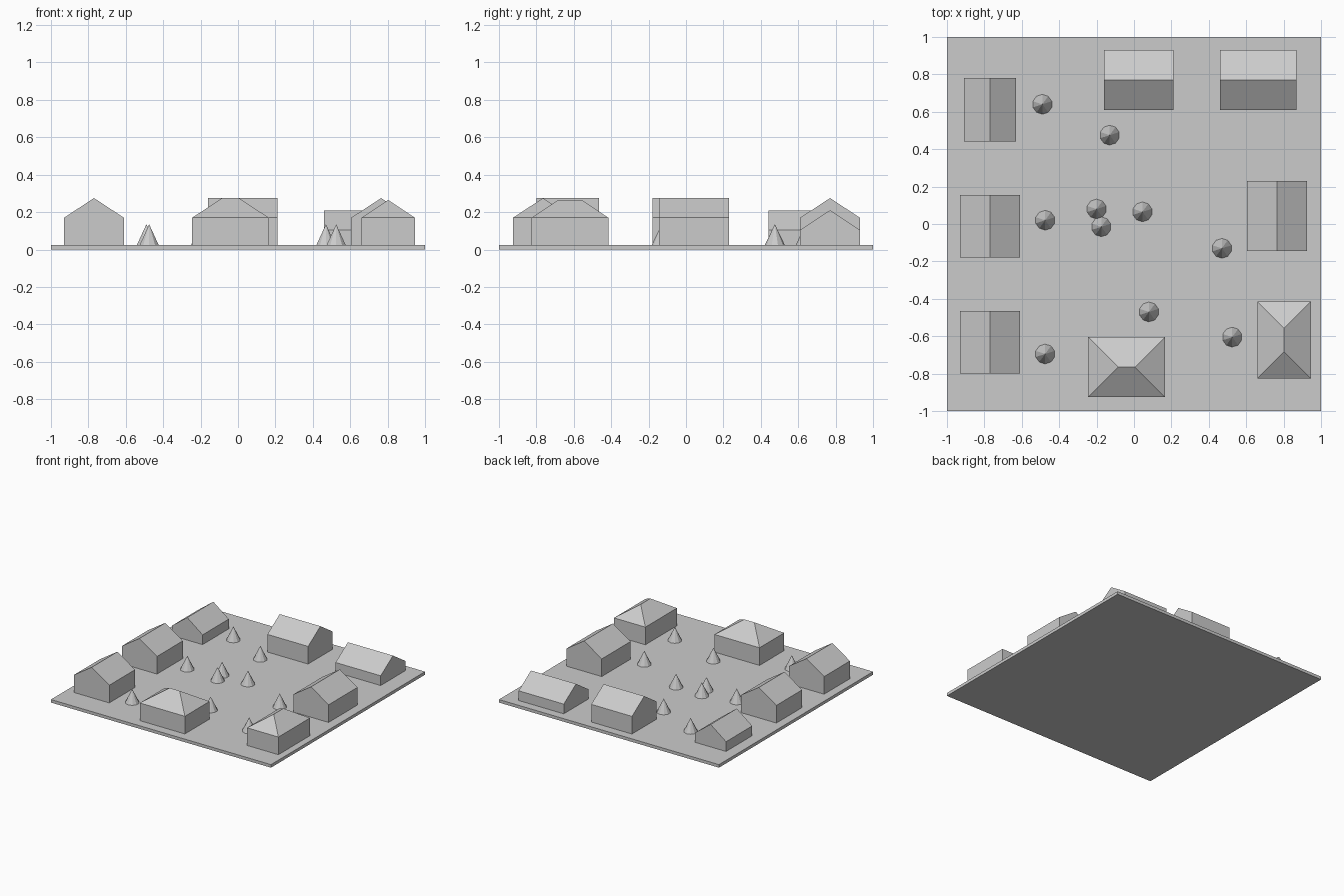
import bpy, bmesh, math

cube = bpy.data.objects.get("Cube")
if cube:
    bpy.data.objects.remove(cube, do_unlink=True)

GROUND = 0.025

grey = bpy.data.materials.new("plain_grey")
grey.use_nodes = True
colour = (0.6, 0.6, 0.6, 1)
grey.diffuse_color = colour
grey.node_tree.nodes["Principled BSDF"].inputs["Base Color"].default_value = colour


def add_object(name, bm):
    bmesh.ops.recalc_face_normals(bm, faces=bm.faces)
    mesh = bpy.data.meshes.new(name)
    bm.to_mesh(mesh)
    bm.free()
    mesh.materials.append(grey)
    obj = bpy.data.objects.new(name, mesh)
    bpy.context.collection.objects.link(obj)
    return obj


def house(name, x0, x1, y0, y1, eave, ridge, axis, hipped=False):
    """Walls with a pitched roof; the ridge runs along the given axis."""
    bm = bmesh.new()
    corners = [(x0, y0), (x1, y0), (x1, y1), (x0, y1)]
    low = [bm.verts.new((x, y, GROUND)) for x, y in corners]
    top = [bm.verts.new((x, y, eave)) for x, y in corners]
    cx, cy = (x0 + x1) / 2, (y0 + y1) / 2
    if axis == "x":
        inset = (y1 - y0) / 2 if hipped else 0
        ends = [(x0 + inset, cy), (x1 - inset, cy)]
        first = 0
    else:
        inset = (x1 - x0) / 2 if hipped else 0
        ends = [(cx, y0 + inset), (cx, y1 - inset)]
        first = 1
    a, b = [bm.verts.new((x, y, ridge)) for x, y in ends]
    if axis == "y":
        # Corners are walked from the long +x side
        low, top = low[1:] + low[:1], top[1:] + top[:1]
    bm.faces.new(low[::-1])
    # Long walls and roof slopes
    for i, (p, q) in ((0, (b, a)), (2, (a, b))):
        bm.faces.new((low[i], low[i + 1], top[i + 1], top[i]))
        bm.faces.new((top[i], top[i + 1], p, q))
    # End walls, with hip faces or full gables
    for i, tip in ((1, b), (3, a)):
        j = (i + 1) % 4
        if hipped:
            bm.faces.new((low[i], low[j], top[j], top[i]))
            bm.faces.new((top[i], top[j], tip))
        else:
            bm.faces.new((low[i], low[j], top[j], tip, top[i]))
    return add_object(name, bm)


def tree(name, x, y):
    bm = bmesh.new()
    bmesh.ops.create_cone(bm, cap_ends=True, segments=10, radius1=0.053,
                          radius2=0, depth=0.11)
    bmesh.ops.translate(bm, verts=bm.verts, vec=(x, y, GROUND + 0.055))
    return add_object(name, bm)


# Ground slab
bm = bmesh.new()
bmesh.ops.create_cube(bm, size=1)
bmesh.ops.scale(bm, verts=bm.verts, vec=(2, 2, GROUND))
bmesh.ops.translate(bm, verts=bm.verts, vec=(0, 0, GROUND / 2))
add_object("ground_slab", bm)

# Gabled houses
house("house_right_back", -0.91, -0.63, 0.44, 0.78, 0.105, 0.21, "y")
house("house_right_middle", -0.93, -0.61, -0.18, 0.155, 0.17, 0.275, "y")
house("house_right_front", -0.93, -0.61, -0.80, -0.465, 0.17, 0.275, "y")
house("house_back_middle", -0.16, 0.21, 0.61, 0.93, 0.17, 0.275, "x")
house("house_back_left", 0.46, 0.87, 0.61, 0.93, 0.105, 0.21, "x")
house("house_left_middle", 0.605, 0.925, -0.145, 0.23, 0.17, 0.275, "y")

# Hipped houses
house("house_left_front", 0.66, 0.945, -0.825, -0.415, 0.17, 0.265, "y", True)
house("house_front_middle", -0.245, 0.165, -0.925, -0.605, 0.17, 0.275, "x", True)

# Cone trees
spots = [(-0.49, 0.64), (-0.13, 0.475), (-0.2, 0.08), (-0.175, -0.015),
         (0.045, 0.065), (-0.475, 0.02), (0.47, -0.13), (0.08, -0.47),
         (0.525, -0.605), (-0.475, -0.695)]
for n, (x, y) in enumerate(spots, 1):
    tree(f"tree_{n}", x, y)
